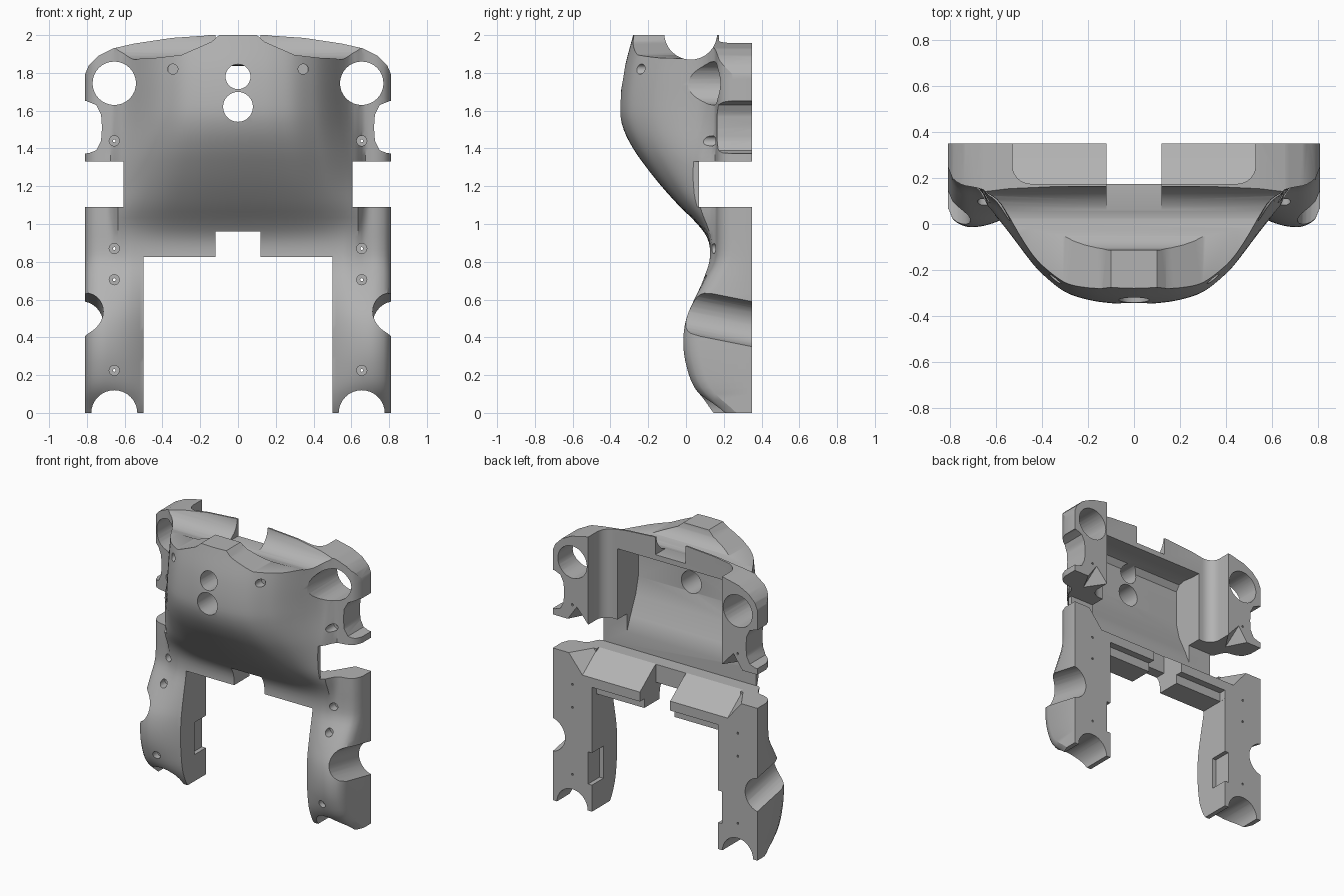
import bpy, bmesh, math

if "Cube" in bpy.data.objects:
    bpy.data.objects.remove(bpy.data.objects["Cube"])

BACK = 0.35

grey = bpy.data.materials.new("plain grey")
grey.use_nodes = True
grey.diffuse_color = (0.45, 0.45, 0.45, 1)
grey.node_tree.nodes["Principled BSDF"].inputs["Base Color"].default_value = (0.45, 0.45, 0.45, 1)


def curve(keys, t):
    """Smooth interpolation through (position, value) keys."""
    i = 0
    while i < len(keys) - 2 and t > keys[i + 1][0]:
        i += 1
    slope = lambda a, b: (keys[b][1] - keys[a][1]) / (keys[b][0] - keys[a][0])
    (t0, v0), (t1, v1) = keys[i], keys[i + 1]
    h = t1 - t0
    m0 = slope(max(i - 1, 0), i + 1) * h
    m1 = slope(i, min(i + 2, len(keys) - 1)) * h
    u = min(max((t - t0) / h, 0), 1)
    return (v0 * (1 + 2 * u) * (1 - u) ** 2 + m0 * u * (1 - u) ** 2
            + v1 * u * u * (3 - 2 * u) + m1 * u * u * (u - 1))


# Front depth of the chest along its centre line, and of the side columns
CHEST = [(0, 0.17), (0.8, 0.17), (0.88, 0.15), (1, 0.06), (1.1, -0.04), (1.2, -0.13),
         (1.3, -0.21), (1.4, -0.28), (1.5, -0.33), (1.6, -0.35), (1.8, -0.33), (2, -0.28)]
COLUMN = [(0, 0.17), (0.12, 0.05), (0.25, 0), (0.38, -0.015), (0.5, 0), (0.6, 0.04),
          (0.7, 0.09), (0.8, 0.14), (0.88, 0.15), (1, 0.15), (2, 0.15)]
# Chest fall-off from centre to flank, and its widening by height
FLANK = [(-0.1, 0.01), (0, 0), (0.1, 0.01), (0.2, 0.04), (0.3, 0.11), (0.4, 0.27), (0.45, 0.39),
         (0.5, 0.55), (0.55, 0.73), (0.6, 0.88), (0.66, 0.97), (0.74, 1), (0.9, 1)]
WIDEN = [(0, 1.35), (1, 1.35), (1.1, 1.28), (1.2, 1.2), (1.33, 1.13), (1.55, 1.03), (1.8, 1), (2, 1)]


def front(x, z):
    x = abs(x)
    base = curve(COLUMN, z)
    bulge = min(max((0.15 - base) / 0.165, 0), 1)
    inner = min(max(0.72 - x, 0) / 0.22, 1)
    outer = min(max(x - 0.7, 0) / 0.11, 1)
    column = base + bulge * 0.08 * inner ** 2 + 0.085 * (1 - math.sqrt(1 - outer ** 2))
    column += (1 - bulge) * 0.25 * min(max(x - 0.655, -0.08), 0.05)
    fall = curve(FLANK, x / curve(WIDEN, z))
    centre = curve(CHEST, z)
    chest = centre + (0.17 - centre) * fall + 2 * max(x - 0.64, 0)
    # soft blend of chest and columns
    k = 0.05
    h = max(k - abs(chest - column), 0) / k
    return min(chest, column) - h * h * k / 4


# Body: a shaped front sheet pulled back to a flat rear plane
bm = bmesh.new()
bmesh.ops.create_grid(bm, x_segments=84, y_segments=60, size=1)
for v in bm.verts:
    x, z = v.co.x * 0.81, v.co.y + 1
    v.co = (x, front(x, z), z)
rear = bmesh.ops.extrude_face_region(bm, geom=bm.faces[:])["geom"]
for v in rear:
    if isinstance(v, bmesh.types.BMVert):
        v.co.y = BACK
bmesh.ops.recalc_face_normals(bm, faces=bm.faces[:])
mesh = bpy.data.meshes.new("shell_body")
bm.to_mesh(mesh)
bm.free()
body = bpy.data.objects.new("shell_body", mesh)
bpy.context.collection.objects.link(body)
cutters = []


def cut(name, points, axis, lo, hi, both=False, slant=0):
    """Cut a prism whose outline lies across the axis; both mirrors it in x."""
    bm = bmesh.new()
    place = {"x": lambda a, b, d: (d, a, b),
             "y": lambda a, b, d: (a, d, b - slant * d),
             "z": lambda a, b, d: (a, b, d)}[axis]
    for side in ((1, -1) if both else (1,)):
        ends = [[bm.verts.new(place(a, b, d)) for a, b in points] for d in (lo, hi)]
        for ring in ends:
            for v in ring:
                v.co.x *= side
            bm.faces.new(ring)
        n = len(points)
        for i in range(n):
            j = (i + 1) % n
            bm.faces.new((ends[0][i], ends[0][j], ends[1][j], ends[1][i]))
    bmesh.ops.recalc_face_normals(bm, faces=bm.faces[:])
    data = bpy.data.meshes.new(name)
    bm.to_mesh(data)
    bm.free()
    ob = bpy.data.objects.new(name, data)
    ob.hide_render = True
    bpy.context.collection.objects.link(ob)
    mod = body.modifiers.new(name, "BOOLEAN")
    mod.operation, mod.solver, mod.object = "DIFFERENCE", "EXACT", ob
    cutters.append(ob)


def box(a0, a1, b0, b1):
    return [(a0, b0), (a1, b0), (a1, b1), (a0, b1)]


def circle(a, b, r, n=32):
    return [(a + r * math.cos(math.tau * i / n), b + r * math.sin(math.tau * i / n)) for i in range(n)]


# Gap between the legs and the small centre notch above it
cut("leg_gap", box(-0.5, 0.5, -0.1, 0.825), "y", -1, 1)
cut("centre_notch", box(-0.12, 0.12, 0.7, 0.96), "y", -1, 1)
cut("floor_notch", box(-0.12, 0.12, 0.7, 1.25), "y", 0.17, 1)
# Waist gaps in the side columns
cut("waist_gap", box(0.605, 0.9, 1.09, 1.33), "y", -1, 1, both=True)
cut("waist_rear", box(0.07, 0.5, 1.09, 1.33), "x", -0.7, 0.7)
# Rear recess between the shoulders, with rounded corners
corner = [(0.45 + 0.08 * math.sin(a), 0.255 - 0.08 * math.cos(a))
          for a in [i * math.pi / 12 for i in range(7)]]
cut("rear_recess", [(-x, y) for x, y in corner[::-1]] + corner + [(0.53, 0.5), (-0.53, 0.5)],
    "z", 1.12, 2.2)
# Inner hollow and its sloping floor
floor = [(0.5, 0.845), (0.2, 1.07), (0.12, 1.12), (0.07, 1.2)]
cut("hollow", floor + [(0.03, 1.3), (-0.03, 1.43), (-0.06, 1.55), (-0.06, 1.8),
                       (-0.03, 1.84), (0.02, 1.85), (0.1, 1.84), (0.5, 1.825)], "x", -0.42, 0.42)
cut("hollow_floor", floor + [(0.07, 1.31), (0.5, 1.31)], "x", -0.57, 0.57)
# Wedges where the floor and the shoulders meet the waist gaps
cut("floor_wedge", [(0.5, 1.22), (0.575, 1.22), (0.69, 1.36), (0.69, 1.45), (0.5, 1.45)],
    "y", 0.2, 0.5, both=True, slant=0.75)
cut("shoulder_wedge", [(0.69, 1.0), (0.69, 1.07), (0.62, 1.17), (0.53, 1.07), (0.53, 1.0)],
    "y", 0.2, 0.5, both=True, slant=-0.75)
# Step under the rear lip
cut("lip_step", box(0.3, 0.5, 0.7, 0.89), "x", -0.499, 0.499)
# Neck channel, lowered front rim and the notch in the rear panel
cut("neck_channel", circle(0.025, 2.01, 0.14), "x", -0.9, 0.9)
cut("front_rim", [(0.1, 2.1), (0.1, 2.0), (0.14, 1.965), (0.3, 1.895), (0.45, 1.878),
                  (0.9, 1.872), (0.9, 2.1)], "y", -1, 0.03, both=True)
cut("panel_notch", box(-0.12, 0.12, 1.875, 2.1), "y", 0.03, 0.5)
# Rounded shoulder tops
cut("shoulder_top", [(0.14, 2.1), (0.16, 1.998), (0.35, 1.985), (0.55, 1.955), (0.66, 1.93),
                     (0.74, 1.89), (0.79, 1.84), (0.815, 1.78), (0.9, 1.78), (0.9, 2.1)],
    "y", -1, 1, both=True)
# Shoulder holes and side scallops
cut("shoulder_hole", circle(0.655, 1.745, 0.115), "y", -1, 1, both=True)
cut("shoulder_scallop", [(0.9, 1.65), (0.8, 1.65), (0.75, 1.63), (0.725, 1.58), (0.72, 1.51),
                         (0.725, 1.44), (0.75, 1.39), (0.79, 1.375), (0.9, 1.37)],
    "y", -1, 1, both=True)
# Slanted grip scallops, foot arches and inner leg sockets
cut("grip_scallop", circle(0.835, 0.54, 0.122), "y", -0.5, 0.5, both=True, slant=0.2)
cut("foot_arch", circle(0.655, -0.002, 0.122), "y", -1, 1, both=True)
cut("leg_socket", box(0.4, 0.53, 0.22, 0.5), "z", 0.19, 0.42, both=True)
# Chest openings
cut("chest_hole_upper", circle(0, 1.78, 0.066), "y", -1, 0)
cut("chest_hole_lower", circle(0, 1.62, 0.079), "y", -1, 0)
# Screw seats with fine through holes
for x, z in [(0.345, 1.82), (0.655, 1.44), (0.655, 0.87), (0.655, 0.705), (0.655, 0.225)]:
    cut("screw_seat", circle(x, z, 0.027, 16), "y", -1, front(x, z) + 0.05, both=True)
    if x > 0.5:
        cut("screw_hole", circle(x, z, 0.008, 8), "y", -1, 1, both=True)

# Bake the cuts and drop the cutters
bpy.context.view_layer.update()
result = bpy.data.meshes.new_from_object(body.evaluated_get(bpy.context.evaluated_depsgraph_get()))
body.modifiers.clear()
body.data = result
for ob in cutters:
    bpy.data.objects.remove(ob)
result.materials.clear()
result.materials.append(grey)

bpy.ops.object.select_all(action="DESELECT")
body.select_set(True)
bpy.context.view_layer.objects.active = body
bpy.ops.object.shade_smooth_by_angle(angle=math.radians(30))
